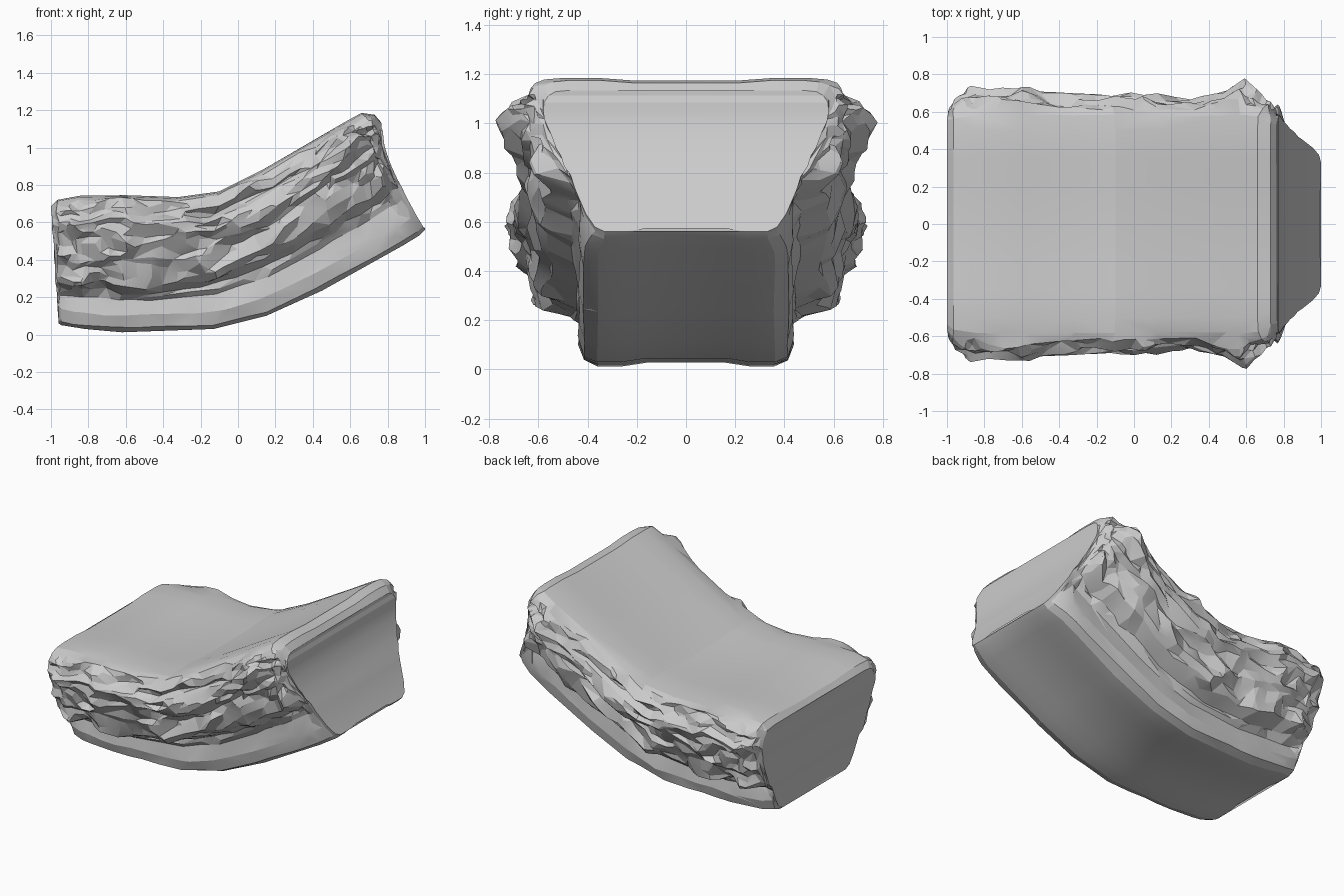
import bpy, bmesh, math
from mathutils import Vector, noise

if "Cube" in bpy.data.objects:
    bpy.data.objects.remove(bpy.data.objects["Cube"])

# Side outline: bottom edge (x, z) paired with top edge (x, z), left to right
STATIONS = [
    (-.96, .06, -1.0, .685), (-.945, .05, -.965, .72), (-.82, .03, -.84, .743),
    (-.62, .012, -.6, .745), (-.4, .02, -.32, .735), (-.13, .03, -.1, .765),
    (.15, .10, .13, .88), (.45, .235, .4, 1.035), (.7, .375, .56, 1.13),
    (.88, .475, .66, 1.185), (.97, .53, .73, 1.175), (1.0, .56, .765, 1.135)]
# Cross-section: (height fraction, half width in the middle, half width at ends)
PROFILE = [
    (0, .16, .16), (0, .36, .33), (.03, .415, .37), (.12, .435, .41),
    (.24, .425, .45), (.31, .46, .47), (.355, .57, .49), (.42, .61, .51),
    (.52, .63, .54), (.62, .665, .56), (.72, .70, .575), (.80, .71, .58),
    (.84, .67, .58), (.90, .675, .575), (.96, .64, .56), (.99, .58, .53),
    (1, .50, .47), (1, .22, .22)]
# Width factor along x: lumps near both ends
LUMPS = [(-1, .98), (-.8, 1.0), (-.6, 1.04), (-.42, .97), (0, .97),
         (.3, .96), (.5, 1.03), (.65, 1.0), (1, 1)]


def lerp_rows(rows, t):
    i = min(int(t), len(rows) - 2)
    return [a + (b - a) * (t - i) for a, b in zip(rows[i], rows[i + 1])]


def lookup(table, x):
    for (x0, a), (x1, b) in zip(table, table[1:]):
        if x <= x1:
            return a + (b - a) * max(0, (x - x0) / (x1 - x0))
    return table[-1][1]


def smooth(a, b, x):
    k = min(1, max(0, (x - a) / (b - a)))
    return k * k * (3 - 2 * k)


def half_ring(u):
    """Points of one half section, from under the rock, up the side, to the top."""
    bx, bz, tx, tz = lerp_rows(STATIONS, u * (len(STATIONS) - 1))
    left_end = 1 - smooth(0, .16, u)
    right_end = smooth(.78, .97, u)
    end = max(left_end * .85, right_end)
    points = []
    steps = (len(PROFILE) - 1) * 2
    for j in range(steps + 1):
        v, mid, tip = lerp_rows(PROFILE, j / 2)
        rough = smooth(.2, .4, v) * (1 - smooth(.93, 1, v)) + .12 * (0 < v < .4)
        # strata climb towards the raised end
        v2 = v + .12 * smooth(.3, .9, u) * math.sin(math.pi * v) ** 2 * (v < 1)
        x = bx + (tx - bx) * v2
        z = bz + (tz - bz) * v2
        y = (mid * lookup(LUMPS, x) if .3 < v < .97 else mid) * (1 - end) + tip * end
        amount = rough * (1 - .85 * end)
        # layered roughness, stretched along the rock
        y += amount * (.05 * noise.noise(Vector((u * 9, v * 8, 3)))
                       + .045 * noise.noise(Vector((u * 20, v * 15, 7))))
        z += amount * (.05 * noise.noise(Vector((u * 10, v * 5, 20)))
                       + .025 * noise.noise(Vector((u * 24, v * 14, 31))))
        x += amount * .03 * noise.noise(Vector((u * 18, v * 12, 50)))
        x -= .04 * math.sin(math.pi * v) * right_end
        if j == 0:
            z += .015
        if j == steps:
            z -= .01
        points.append((x, y, z))
    return points


# Rock ramp: loft sections along the bent path
bm = bmesh.new()
COUNT = 77
rings = []
for i in range(COUNT + 1):
    half = half_ring(i / COUNT)
    full = half + [(x, -y, z) for x, y, z in reversed(half)]
    rings.append([bm.verts.new(p) for p in full])
n = len(rings[0])
for a, b in zip(rings, rings[1:]):
    for k in range(n):
        m = (k + 1) % n
        bm.faces.new((a[k], a[m], b[m], b[k]))

# Flat broken ends
for ring in (rings[0], rings[-1]):
    for k in range(n // 2 - 1):
        bm.faces.new((ring[k], ring[k + 1], ring[n - 2 - k], ring[n - 1 - k]))
bmesh.ops.recalc_face_normals(bm, faces=bm.faces)

mesh = bpy.data.meshes.new("rock_ramp")
bm.to_mesh(mesh)
bm.free()
rock = bpy.data.objects.new("rock_ramp", mesh)
bpy.context.collection.objects.link(rock)

# Chip the dense loft down to irregular facets
chip = rock.modifiers.new("facets", 'DECIMATE')
chip.ratio = .25
bpy.context.view_layer.objects.active = rock
rock.select_set(True)
bpy.ops.object.modifier_apply(modifier=chip.name)
bpy.ops.object.shade_smooth_by_angle(angle=math.radians(14))
